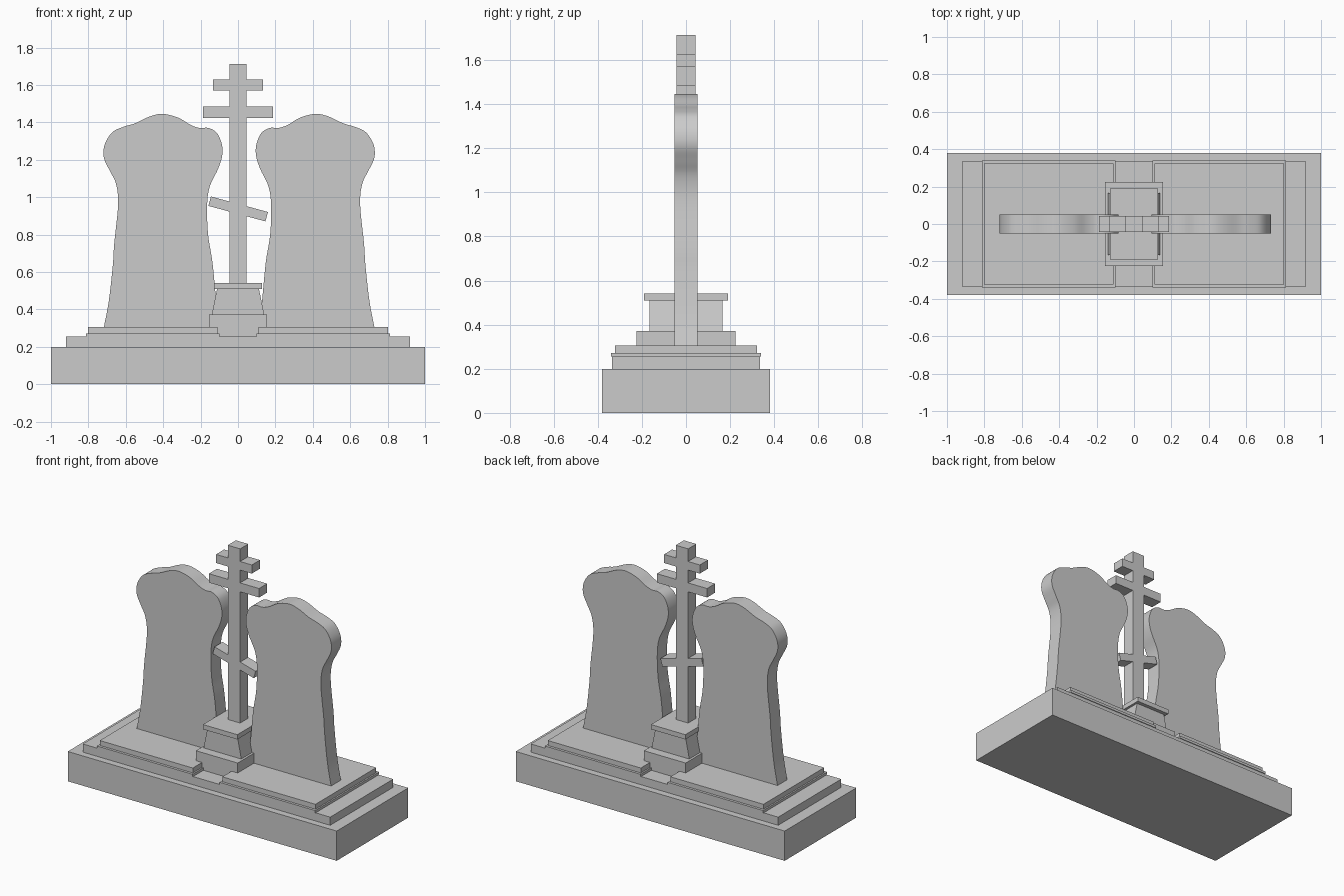
import bpy, bmesh, math
from mathutils import Vector

if "Cube" in bpy.data.objects:
    bpy.data.objects.remove(bpy.data.objects["Cube"])


def mesh_object(name, bm):
    bmesh.ops.recalc_face_normals(bm, faces=bm.faces)
    me = bpy.data.meshes.new(name)
    bm.to_mesh(me)
    bm.free()
    ob = bpy.data.objects.new(name, me)
    bpy.context.collection.objects.link(ob)
    return ob


def prism(name, outline, depth):
    """Extrude an x/z outline symmetrically along y (depth = half thickness)."""
    bm = bmesh.new()
    face = bm.faces.new([bm.verts.new((x, -depth, z)) for x, z in outline])
    ext = bmesh.ops.extrude_face_region(bm, geom=[face])
    moved = [v for v in ext["geom"] if isinstance(v, bmesh.types.BMVert)]
    bmesh.ops.translate(bm, verts=moved, vec=(0, 2 * depth, 0))
    return mesh_object(name, bm)


def box(name, x0, x1, depth, z0, z1):
    return prism(name, [(x0, z0), (x1, z0), (x1, z1), (x0, z1)], depth)


def smooth_path(points, steps=5):
    """Catmull-Rom curve through an open list of points."""
    p = [Vector(q) for q in points]
    p = [2 * p[0] - p[1]] + p + [2 * p[-1] - p[-2]]
    out = []
    for a, b, c, d in zip(p, p[1:], p[2:], p[3:]):
        for i in range(steps):
            t = i / steps
            out.append(0.5 * (2 * b + (c - a) * t + (2 * a - 5 * b + 4 * c - d) * t * t
                              + (3 * b - a - 3 * c + d) * t ** 3))
    out.append(p[-2])
    return [tuple(v) for v in out]


# Stepped foundation
box("foundation", -1, 1, 0.38, 0, 0.2)
box("foundation_step", -0.92, 0.92, 0.335, 0.2, 0.255)

# Outline of the left headstone, from outer foot over the crown to inner foot
stone = smooth_path([
    (-0.717, 0.305), (-0.69, 0.45), (-0.669, 0.64), (-0.662, 0.75), (-0.641, 0.96),
    (-0.652, 1.07), (-0.685, 1.14), (-0.714, 1.20), (-0.719, 1.25), (-0.705, 1.30),
    (-0.668, 1.35), (-0.61, 1.377), (-0.55, 1.395), (-0.47, 1.432), (-0.401, 1.445),
    (-0.32, 1.425), (-0.255, 1.387), (-0.205, 1.37), (-0.158, 1.37), (-0.112, 1.342),
    (-0.086, 1.28), (-0.085, 1.22), (-0.107, 1.15), (-0.150, 1.06), (-0.165, 0.96),
    (-0.160, 0.80), (-0.137, 0.655), (-0.118, 0.46), (-0.102, 0.305)])

# Paired plinth slabs and headstones
for side, sign, shift in (("left", 1, 0), ("right", -1, 0.012)):
    box(f"{side}_plinth_lower", -0.812 * sign, -0.10 * sign, 0.34, 0.255, 0.272)
    box(f"{side}_plinth_upper", -0.802 * sign, -0.11 * sign, 0.323, 0.272, 0.305)
    head = prism(f"{side}_headstone", [(x * sign + shift, z) for x, z in stone], 0.052)
    bpy.ops.object.select_all(action="DESELECT")
    head.select_set(True)
    bpy.context.view_layer.objects.active = head
    bpy.ops.object.shade_smooth_by_angle(angle=math.radians(40))

# Pedestal between the headstones
box("pedestal_foot", -0.155, 0.155, 0.225, 0.255, 0.372)
prism("pedestal_neck", [(-0.14, 0.372), (0.14, 0.372), (0.112, 0.51), (-0.112, 0.51)], 0.165)
box("pedestal_cap", -0.128, 0.128, 0.19, 0.51, 0.542)

# Three-barred cross
box("cross_post", -0.046, 0.046, 0.043, 0.542, 1.713)
box("cross_top_bar", -0.133, 0.133, 0.043, 1.57, 1.628)
box("cross_main_bar", -0.187, 0.187, 0.043, 1.424, 1.484)
bar = box("cross_slanted_bar", -0.158, 0.158, 0.0425, -0.026, 0.026)
bar.location = (0.001, 0, 0.937)
bar.rotation_euler.y = math.radians(15.2)
